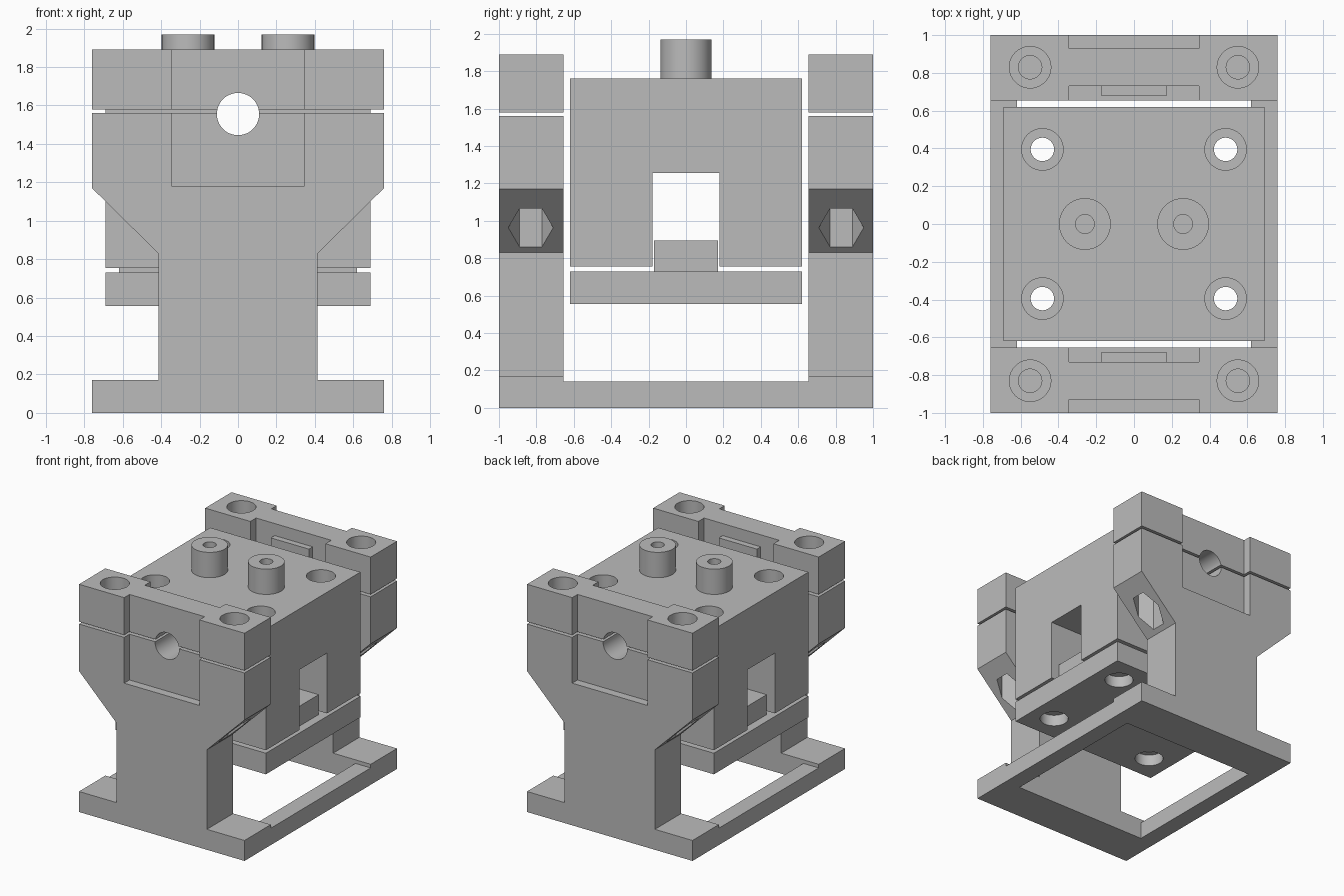
import bpy, bmesh, math
from mathutils import Matrix, Vector

if "Cube" in bpy.data.objects:
    bpy.data.objects.remove(bpy.data.objects["Cube"], do_unlink=True)

grey = bpy.data.materials.new("plain grey")
grey.use_nodes = True
COLOUR = (0.5, 0.5, 0.5, 1)
grey.diffuse_color = COLOUR
grey.node_tree.nodes["Principled BSDF"].inputs["Base Color"].default_value = COLOUR


def finish(name, bm):
    bmesh.ops.recalc_face_normals(bm, faces=bm.faces)
    mesh = bpy.data.meshes.new(name)
    bm.to_mesh(mesh)
    bm.free()
    mesh.materials.append(grey)
    ob = bpy.data.objects.new(name, mesh)
    bpy.context.collection.objects.link(ob)
    return ob


def box(name, x0, x1, y0, y1, z0, z1):
    bm = bmesh.new()
    size = Matrix.Diagonal((x1 - x0, y1 - y0, z1 - z0, 1))
    centre = Vector((x0 + x1, y0 + y1, z0 + z1)) / 2
    bmesh.ops.create_cube(bm, size=1, matrix=Matrix.Translation(centre) @ size)
    return finish(name, bm)


def rod(name, x, y, r, z0, z1, sides=40):
    """Vertical round or polygonal rod."""
    bm = bmesh.new()
    bmesh.ops.create_cone(bm, cap_ends=True, segments=sides, radius1=r, radius2=r,
                          depth=z1 - z0, matrix=Matrix.Translation((x, y, (z0 + z1) / 2)))
    return finish(name, bm)


def shaft_hole():
    bm = bmesh.new()
    turn = Matrix.Translation((0, 0, 1.555)) @ Matrix.Rotation(math.pi / 2, 4, "X")
    bmesh.ops.create_cone(bm, cap_ends=True, segments=48, radius1=0.11, radius2=0.11,
                          depth=3, matrix=turn)
    return finish("shaft_cutter", bm)


def extrude_y(name, outline, y0, y1):
    """Extrude an x-z outline along y."""
    bm = bmesh.new()
    face = bm.faces.new([bm.verts.new((x, y0, z)) for x, z in outline])
    new = bmesh.ops.extrude_face_region(bm, geom=[face])["geom"]
    verts = [v for v in new if isinstance(v, bmesh.types.BMVert)]
    bmesh.ops.translate(bm, verts=verts, vec=(0, y1 - y0, 0))
    return finish(name, bm)


def cut(target, *cutters, operation="DIFFERENCE"):
    """Apply each boolean in turn and discard the helper."""
    for cutter in cutters:
        mod = target.modifiers.new("cut", "BOOLEAN")
        mod.operation, mod.solver, mod.object = operation, "EXACT", cutter
        graph = bpy.context.evaluated_depsgraph_get()
        mesh = bpy.data.meshes.new_from_object(target.evaluated_get(graph))
        target.modifiers.clear()
        target.data = mesh
        bpy.data.objects.remove(cutter, do_unlink=True)


parts = []
SIDES = (-1, 1)

# Base: two side rails joining the feet of the uprights
for s in SIDES:
    x0, x1 = sorted((s * 0.62, s * 0.76))
    parts.append(box("base_rail", x0, x1, -0.655, 0.655, 0, 0.14))

# Uprights: footed column with flared head, clamp cap and shaft seat
half = [(0.76, 0), (0.76, 0.17), (0.415, 0.17), (0.415, 0.83), (0.76, 1.17), (0.76, 1.56)]
outline = half + [(-x, z) for x, z in reversed(half)]
for s, label in zip(SIDES, ("front", "back")):
    y0, y1 = sorted((s * 0.655, s))
    column = extrude_y(label + "_upright", outline, y0, y1)
    cap = box(label + "_clamp_cap", -0.76, 0.76, y0, y1, 1.58, 1.89)
    b0, b1 = sorted((s * 0.68, s * 0.73))
    boss = box(label + "_shaft_boss", -0.175, 0.175, b0, b1, 1.32, 1.79)
    cut(boss, box("slit", -1, 1, -2, 2, 1.56, 1.58), shaft_hole())
    for part in (column, cap):
        for a, b in ((0.6, 0.73), (0.93, 1.1)):
            r0, r1 = sorted((s * a, s * b))
            cut(part, box("recess", -0.345, 0.345, r0, r1, 1.18, 2))
        cut(part, shaft_hole())
        for x in (-0.55, 0.55):
            cut(part, rod("bolt_bore", x, s * 0.83, 0.062, 0.5, 2))
    for x in (-0.55, 0.55):
        cut(column, rod("nut_pocket", x, s * 0.83, 0.12, 0.5, 1.2, 6))
        cut(cap, rod("head_bore", x, s * 0.83, 0.11, 1.7, 2))
    # Turn the nut pocket corners toward x by construction of the six-sided rod
    parts += [column, cap, boss]

# Carriage block with cross tunnel, and the clamping plate below it
block = box("carriage_block", -0.69, 0.69, -0.62, 0.62, 0.755, 1.76)
cut(block, box("tunnel", -1, 1, -0.18, 0.18, 0.5, 1.255), shaft_hole())
plate = box("clamp_plate", -0.69, 0.69, -0.62, 0.62, 0.555, 0.73)
tongue = box("plate_tongue", -0.62, 0.62, -0.172, 0.172, 0.73, 0.895)
for x in (-0.485, 0.485):
    for y in (-0.395, 0.395):
        cut(block, rod("bolt_bore", x, y, 0.062, 0.5, 2), rod("head_bore", x, y, 0.11, 1.55, 2))
        cut(plate, rod("bolt_bore", x, y, 0.062, 0.4, 1), rod("nut_bore", x, y, 0.11, 0.4, 0.65))
parts += [block, plate, tongue]

# Two hollow posts on the block
for x in (-0.26, 0.26):
    post = rod("top_post", x, 0, 0.137, 1.76, 1.97)
    cut(post, rod("post_bore", x, 0, 0.05, 1.5, 2.2))
    cut(block, rod("post_bore", x, 0, 0.05, 1.1, 2))
    parts.append(post)

# Smooth the bores while keeping machined edges crisp
bpy.ops.object.select_all(action="DESELECT")
for part in parts:
    part.select_set(True)
bpy.context.view_layer.objects.active = block
bpy.ops.object.shade_smooth_by_angle(angle=math.radians(30))
